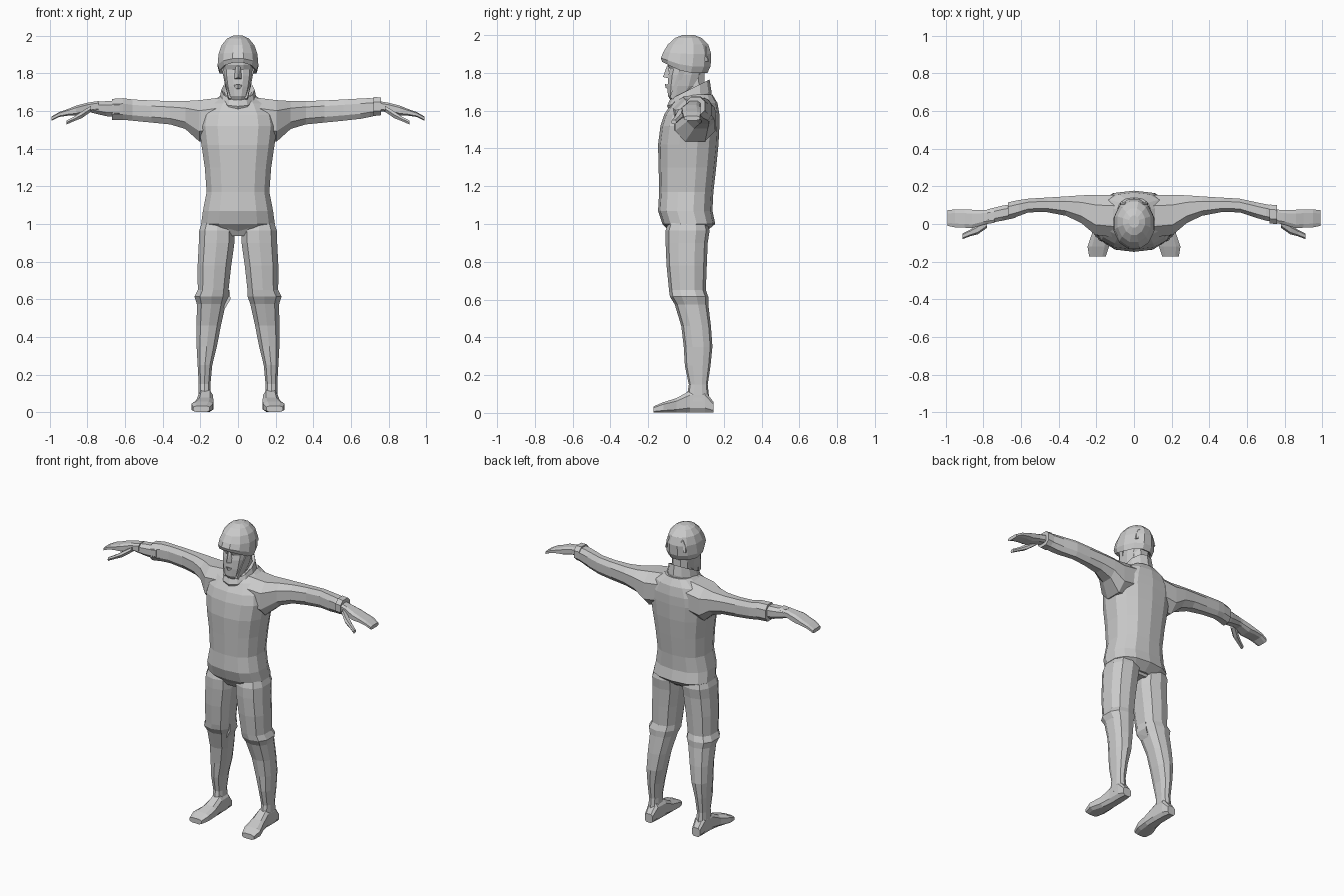
import bpy, bmesh, math
from mathutils import Vector

GREY = bpy.data.materials.new("plain_grey")
GREY.diffuse_color = (0.6, 0.6, 0.6, 1)


def make(name, bm, mirror=False):
    bmesh.ops.recalc_face_normals(bm, faces=bm.faces)
    me = bpy.data.meshes.new(name)
    bm.to_mesh(me)
    bm.free()
    me.materials.append(GREY)
    ob = bpy.data.objects.new(name, me)
    bpy.context.collection.objects.link(ob)
    if mirror:
        ob.modifiers.new("mirror", 'MIRROR').use_mirror_merge = False
    return ob


def skin(name, rings, mirror=False):
    """Join rings of points into a closed, flat faced skin."""
    bm = bmesh.new()
    vs = [[bm.verts.new(p) for p in r] for r in rings]
    n = len(vs[0])
    for a, b in zip(vs, vs[1:]):
        for i in range(n):
            j = (i + 1) % n
            bm.faces.new((a[i], a[j], b[j], b[i]))
    bm.faces.new(vs[0])
    bm.faces.new(vs[-1])
    return make(name, bm, mirror)


def loft(name, axis, rows, n=10, power=0.8, mirror=False, sign=1):
    """Each row: place on the axis, then low and high bounds on the other two axes."""
    rings = []
    for t, a0, a1, b0, b1 in rows:
        ring = []
        for i in range(n):
            w = 2 * math.pi * (i + 0.5) / n
            c, s = math.cos(w), math.sin(w)
            a = (a0 + a1) / 2 + (a1 - a0) / 2 * math.copysign(abs(c) ** power, c)
            b = (b0 + b1) / 2 + (b1 - b0) / 2 * math.copysign(abs(s) ** power, s)
            p = {'x': (t, b, a), 'y': (a, t, b), 'z': (a, b, t)}[axis]
            ring.append((p[0] * sign, p[1], p[2]))
        rings.append(ring)
    return skin(name, rings, mirror)


def wedge(name, pts, mirror=False):
    bm = bmesh.new()
    for p in pts:
        bm.verts.new(p)
    bmesh.ops.convex_hull(bm, input=bm.verts)
    return make(name, bm, mirror)


# Jacket body
loft("jacket", 'z', [
    (0.955, -.13, .13, -.08, .10), (1.0, -.20, .20, -.125, .155), (1.07, -.19, .19, -.148, .14),
    (1.17, -.17, .17, -.142, .145), (1.3, -.18, .18, -.145, .16), (1.42, -.198, .198, -.148, .172),
    (1.52, -.212, .212, -.135, .177), (1.58, -.20, .20, -.115, .177),
    (1.64, -.16, .16, -.075, .167), (1.685, -.09, .09, -.03, .14)], n=14)
wedge("crotch", [(-.07, -.11, 1.0), (.07, -.11, 1.0), (-.03, -.07, .935), (.03, -.07, .935),
                 (-.03, .08, .94), (.03, .08, .94), (-.07, .11, 1.0), (.07, .11, 1.0)])

# Sleeves: long with a cuff on one side, shorter and rolled on the other
sleeve = [(.08, 1.45, 1.68, -.08, .16), (.205, 1.43, 1.665, -.065, .162),
          (.28, 1.50, 1.658, 0, .157), (.36, 1.525, 1.657, .04, .15),
          (.46, 1.535, 1.66, .06, .143), (.56, 1.545, 1.665, .06, .137)]
loft("long_sleeve", 'x', sleeve + [
    (.65, 1.555, 1.67, .03, .118), (.70, 1.565, 1.672, .015, .108), (.74, 1.575, 1.665, .01, .10)], n=8)
loft("sleeve_cuff", 'x', [(.72, 1.57, 1.678, .0, .106), (.76, 1.575, 1.675, -.004, .104)], n=8)
loft("rolled_sleeve", 'x', sleeve + [
    (.61, 1.55, 1.672, .04, .13), (.67, 1.548, 1.668, .022, .118)], n=8, sign=-1)
loft("bare_forearm", 'x', [
    (.63, 1.565, 1.655, .03, .11), (.70, 1.57, 1.655, .015, .1), (.78, 1.59, 1.65, .0, .08)],
     n=8, sign=-1)

# Hands and thumbs
loft("hand", 'x', [
    (.74, 1.60, 1.655, .005, .08), (.80, 1.592, 1.645, -.005, .075), (.86, 1.575, 1.63, -.025, .078),
    (.90, 1.575, 1.613, -.022, .08), (.95, 1.568, 1.595, -.02, .08), (.99, 1.548, 1.572, -.012, .075)],
     n=8, power=.6, mirror=True)
loft("thumb", 'x', [
    (.78, 1.595, 1.63, -.02, .03), (.83, 1.56, 1.60, -.055, -.005),
    (.87, 1.545, 1.572, -.065, -.03), (.91, 1.528, 1.552, -.08, -.05)], n=6, mirror=True)

# Trouser legs, with a ridge below each knee
loft("leg", 'z', [
    (1.02, .03, .19, -.09, .11), (.965, .012, .21, -.108, .125), (.90, .015, .212, -.108, .115),
    (.78, .032, .218, -.103, .11), (.65, .047, .217, -.09, .105), (.615, .047, .235, -.085, .118),
    (.575, .062, .222, -.06, .118), (.46, .088, .222, -.025, .132), (.35, .11, .222, -.012, .14),
    (.25, .135, .216, -.006, .13), (.15, .145, .21, .015, .115), (.06, .142, .212, .0, .125)],
     mirror=True)
wedge("knee_pouch", [(-.04, -.03, .60), (-.045, .06, .60), (-.045, -.02, .65), (-.05, .05, .65),
                     (-.07, -.02, .55), (-.07, .05, .55), (-.1, .02, .6)])

# Shoes, toes turned out
loft("shoe", 'y', [
    (.145, .145, .205, 0, .06), (.10, .135, .212, 0, .12), (.02, .132, .212, 0, .12),
    (-.05, .128, .225, 0, .08), (-.12, .13, .25, 0, .058), (-.172, .148, .24, .0, .035)],
     n=8, power=.6, mirror=True)

# Neck and tilted collar
loft("neck", 'z', [(1.60, -.065, .065, -.03, .11), (1.82, -.06, .06, -.03, .10)], n=8)


def tilted(z, rx, y0, z0, y1, z1, n=12):
    out = []
    for i in range(n):
        w = 2 * math.pi * i / n
        k = (1 - math.cos(w)) / 2
        out.append((rx * math.sin(w), y0 + (y1 - y0) * k, z0 + (z1 - z0) * k + z))
    return out


skin("collar", [
    tilted(0, .095, -.085, 1.59, .13, 1.66), tilted(0, .10, -.10, 1.625, .135, 1.70),
    tilted(0, .088, -.085, 1.66, .125, 1.765), tilted(0, .072, -.06, 1.65, .105, 1.75)])

# Face: jaw, cheeks and brow
loft("face", 'z', [
    (1.655, -.035, .035, -.082, -.02), (1.68, -.055, .055, -.098, .03), (1.73, -.07, .07, -.10, .07),
    (1.79, -.08, .08, -.095, .09), (1.82, -.082, .082, -.088, .10), (1.845, -.085, .085, -.10, .10),
    (1.88, -.085, .085, -.10, .10)], n=12)
wedge("nose", [(-.012, -.09, 1.84), (.012, -.09, 1.84), (-.022, -.09, 1.77), (.022, -.09, 1.77),
               (0, -.122, 1.778), (0, -.10, 1.84)])
wedge("mouth", [(-.03, -.09, 1.735), (.03, -.09, 1.735), (0, -.112, 1.742), (0, -.108, 1.72),
                (-.025, -.09, 1.715), (.025, -.09, 1.715)])
wedge("chin_strap", [(.088, -.03, 1.83), (.088, .0, 1.83), (.078, -.03, 1.83), (.078, .0, 1.83),
                     (.035, -.085, 1.665), (.035, -.06, 1.655), (.05, -.085, 1.67),
                     (.05, -.06, 1.655)], mirror=True)

# Helmet: brim is high at the brow and low over the ears
def helmet_ring(z, rx, y0, y1, lift, n=12):
    out = []
    for i in range(n):
        w = 2 * math.pi * (i + .5) / n
        f = max(0, -math.cos(w - math.pi))
        out.append((rx * math.sin(w), (y0 + y1) / 2 - (y1 - y0) / 2 * math.cos(w), z + lift * f))
    return out


skin("helmet", [
    helmet_ring(1.81, .085, -.10, .10, .055), helmet_ring(1.80, .102, -.13, .118, .06),
    helmet_ring(1.835, .112, -.138, .135, .045), helmet_ring(1.90, .107, -.125, .138, .01),
    helmet_ring(1.95, .09, -.10, .122, 0), helmet_ring(1.985, .06, -.06, .085, 0),
    helmet_ring(2.0, .028, -.02, .045, 0)])

# Raised strap around the back of the helmet
bm = bmesh.new()
path = []
for i in range(9):
    w = math.pi * i / 8
    path.append((.075 * math.cos(w), 1.86 + .105 * math.sin(w)))
prev = None
for x, z in path:
    k = (z - 1.86) / .105
    y = .118 - .045 * k * k + (.012 if abs(x) < .06 else -.005)
    quad = [bm.verts.new((x * s, y + d, 1.86 + (z - 1.86) * s))
            for s, d in ((1, 0), (.86, .008), (.86, -.03), (1, -.03))]
    if prev:
        for i in range(4):
            j = (i + 1) % 4
            bm.faces.new((prev[i], prev[j], quad[j], quad[i]))
    else:
        bm.faces.new(quad)
    prev = quad
bm.faces.new(prev)
make("helmet_strap", bm)
